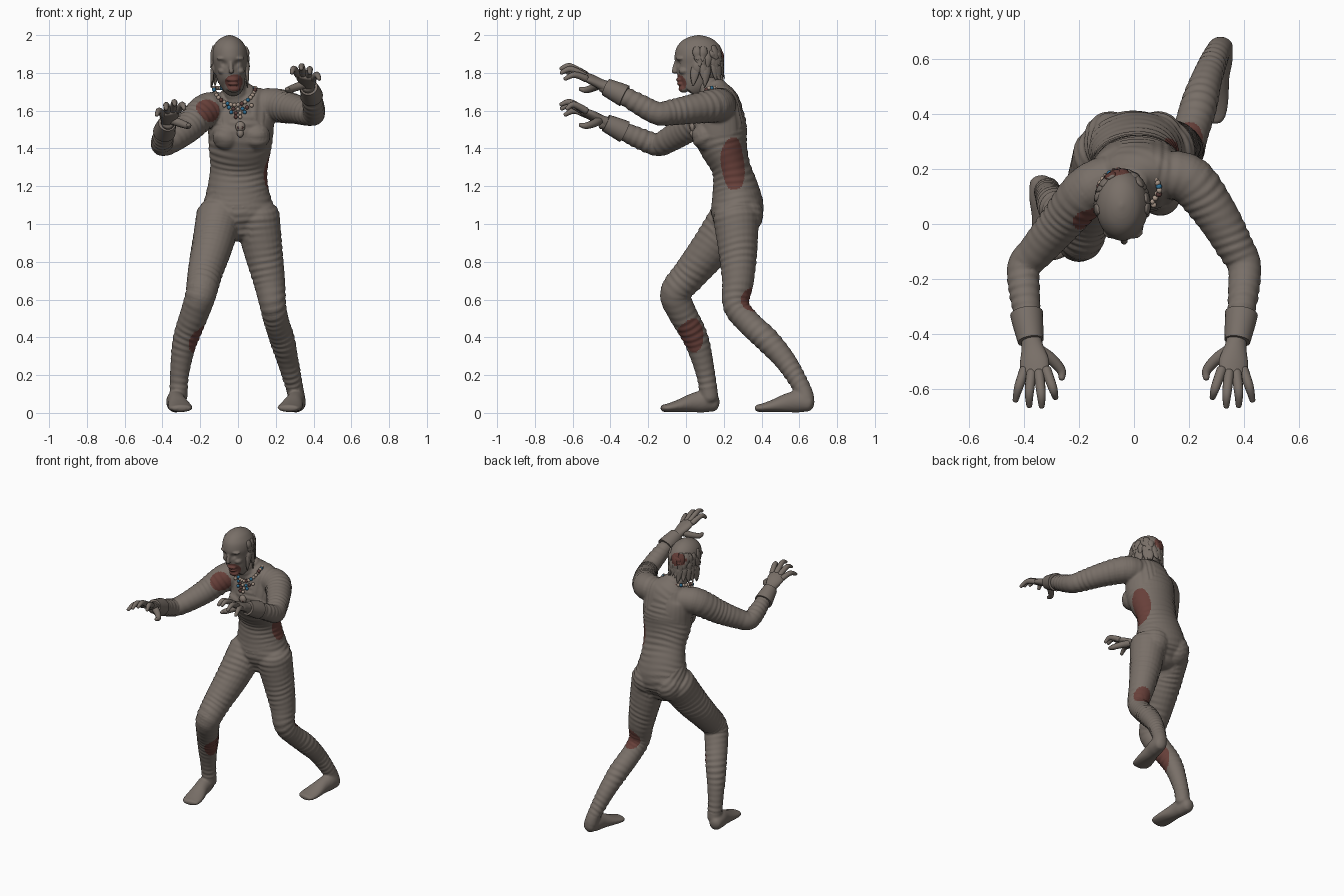
import bpy, bmesh, math, random
from mathutils import Vector, kdtree
from mathutils.bvhtree import BVHTree

if "Cube" in bpy.data.objects:
    bpy.data.objects.remove(bpy.data.objects["Cube"])

random.seed(4)
V = Vector


def material(name, rgb):
    m = bpy.data.materials.new(name)
    m.diffuse_color = (*rgb, 1)
    m.use_nodes = True
    m.node_tree.nodes["Principled BSDF"].inputs["Base Color"].default_value = m.diffuse_color
    return m


WRAP = material("grey wrapping", (0.19, 0.16, 0.138))
RED = material("dried red stain", (0.135, 0.05, 0.041))
BLUE = material("blue bead", (0.03, 0.16, 0.30))
CREAM = material("cream bead", (0.40, 0.31, 0.25))
BROWN = material("brown bead", (0.11, 0.05, 0.045))
BONE = material("bone", (0.23, 0.19, 0.16))

# stain ellipsoids: centre, radii
STAINS = [((-.018, -.03, 1.748), (.052, .05, .045)), ((-.065, .18, 1.90), (.05, .06, .045)),
          ((-.165, .05, 1.597), (.068, .09, .062)), ((.17, .255, 1.32), (.08, .075, .142)),
          ((.205, .345, .595), (.07, .068, .066)), ((-.205, .025, .405), (.068, .07, .105))]


def smooth_path(pts, sub):
    """Catmull-Rom through rows of numbers."""
    p = [pts[0]] + list(pts) + [pts[-1]]
    out = []
    for i in range(1, len(p) - 2):
        for k in range(sub):
            t = k / sub
            out.append([.5 * (2 * b + (c - a) * t + (2 * a - 5 * b + 4 * c - d) * t * t
                              + (3 * b - a - 3 * c + d) * t ** 3)
                        for a, b, c, d in zip(p[i - 1], p[i], p[i + 1], p[i + 2])])
    return out + [list(pts[-1])]


def loft(bm, pts, ref=(1, 0, 0), sub=5, n=24, rounded=True):
    """Elliptical tube; rows are x, y, z, radius[, second radius]."""
    rows = smooth_path([list(p) + [p[3]] if len(p) == 4 else list(p) for p in pts], sub)
    c = [V(r[:3]) for r in rows]
    rings, path, s = [], [], 0
    for i, r in enumerate(rows):
        t = (c[min(i + 1, len(c) - 1)] - c[max(i - 1, 0)]).normalized()
        a = (V(ref) - t * V(ref).dot(t)).normalized()
        b = t.cross(a)
        s += (c[i] - c[i - 1]).length if i else 0
        path.append((c[i], t, s))
        steps = [(0, 1)]
        if rounded and i in (0, len(rows) - 1):
            e = 1 if i else -1
            steps += [(e * math.sin(q) * .7, math.cos(q)) for q in (.5, 1.0, 1.45)]
            steps = steps if i else steps[::-1]
        for off, k in steps:
            o = c[i] + t * off * min(r[3], r[4])
            rings.append([bm.verts.new(o + a * r[3] * k * math.cos(j * math.tau / n)
                                       + b * r[4] * k * math.sin(j * math.tau / n)) for j in range(n)])
    faces = [bm.faces.new((p[j], p[(j + 1) % n], q[(j + 1) % n], q[j]))
             for p, q in zip(rings, rings[1:]) for j in range(n)]
    faces += [bm.faces.new(rings[0]), bm.faces.new(rings[-1])]
    bmesh.ops.recalc_face_normals(bm, faces=faces)
    return path


def ball(bm, pos, rad, seg=20):
    vs = bmesh.ops.create_uvsphere(bm, u_segments=seg, v_segments=seg // 2, radius=1)["verts"]
    for v in vs:
        v.co = V(pos) + V(v.co[i] * rad[i] for i in range(3))
    return {f for v in vs for f in v.link_faces}


def finish(bm, name, mats=(WRAP,)):
    me = bpy.data.meshes.new(name)
    bm.to_mesh(me)
    bm.free()
    me.shade_smooth()
    for m in mats:
        me.materials.append(m)
    ob = bpy.data.objects.new(name, me)
    bpy.context.collection.objects.link(ob)
    return ob


def fuse(ob, voxel, rounds):
    """Melt overlapping volumes into one skin and return it as a bmesh."""
    r = ob.modifiers.new("fuse", "REMESH")
    r.mode, r.voxel_size = "VOXEL", voxel
    s = ob.modifiers.new("soften", "SMOOTH")
    s.factor, s.iterations = .5, rounds
    bm = bmesh.new()
    bm.from_object(ob, bpy.context.evaluated_depsgraph_get())
    bpy.data.objects.remove(ob)
    bm.normal_update()
    return bm


def stain(bm):
    for f in bm.faces:
        c = f.calc_center_median()
        f.material_index = int(any(sum(((c[i] - o[i]) / r[i]) ** 2 for i in range(3)) < 1 for o, r in STAINS))


# ---- body: torso, limbs and feet
bm = bmesh.new()
paths = [loft(bm, [(0, .26, .97, .13, .09), (0, .265, 1.03, .195, .13), (0, .272, 1.1, .185, .138),
                   (0, .26, 1.2, .16, .12), (.005, .238, 1.3, .152, .103), (.01, .203, 1.4, .165, .125),
                   (.015, .183, 1.48, .172, .142), (.015, .18, 1.56, .175, .134), (.015, .18, 1.63, .165, .113),
                   (.0, .172, 1.68, .125, .09), (-.01, .16, 1.72, .075, .062)], sub=6, n=40)]
LIMBS = [
    # front leg, back leg
    [(-.1, .25, 1.04, .122), (-.14, .13, .87, .107), (-.175, .025, .74, .092), (-.195, -.055, .635, .082),
     (-.225, -.025, .54, .076), (-.265, .035, .43, .07), (-.29, .07, .34, .062), (-.31, .105, .2, .05), (-.315, .125, .08, .047)],
    [(.1, .265, 1.04, .122), (.135, .275, .85, .102), (.165, .275, .7, .085), (.185, .265, .57, .07),
     (.205, .33, .48, .066), (.235, .43, .385, .066), (.265, .53, .27, .056), (.3, .615, .13, .046), (.312, .635, .07, .046)],
    # lower arm, raised arm
    [(-.08, .17, 1.61, .085), (-.17, .12, 1.6, .09), (-.27, .0, 1.505, .078), (-.355, -.1, 1.44, .066),
     (-.4, -.155, 1.42, .06), (-.397, -.25, 1.455, .056), (-.385, -.34, 1.495, .047), (-.37, -.44, 1.535, .034)],
    [(.1, .18, 1.63, .085), (.2, .16, 1.628, .09), (.295, .04, 1.61, .079), (.365, -.08, 1.59, .068),
     (.4, -.15, 1.585, .061), (.397, -.25, 1.635, .056), (.385, -.34, 1.685, .047), (.37, -.44, 1.73, .034)]]
for limb in LIMBS:
    paths.append(loft(bm, limb, (1, 0, 0) if limb[-1][2] < 1 else (0, 0, 1), sub=8))
for x in (-.085, .085):
    ball(bm, (x, .303, 1.05), (.1, .106, .11))         # seat
for x in (-.06, .095):
    ball(bm, (x, .1, 1.465), (.075, .07, .075))        # chest
loft(bm, [(0, .165, 1.6, .08), (-.015, .13, 1.69, .063), (-.035, .09, 1.78, .058)])   # neck
for heel, toe in (((-.338, .148), (-.3, -.115)), ((.318, .65), (.268, .385))):
    rows = [(0, .052, .042, .046), (.2, .06, .05, .058), (.42, .053, .05, .051),
            (.7, .037, .062, .034), (.92, .027, .064, .023), (1.02, .025, .054, .019)]
    loft(bm, [(heel[0] + (toe[0] - heel[0]) * t, heel[1] + (toe[1] - heel[1]) * t, z, w, h)
              for t, z, w, h in rows])
for v in bm.verts:
    v.co.z = max(v.co.z, 0)
bm = fuse(finish(bm, "body_base"), .0075, 4)

# wound cloth ridges follow the nearest limb, uneven in strength
samples = [p for path in paths for p in path]
tree = kdtree.KDTree(len(samples))
for i, p in enumerate(samples):
    tree.insert(p[0], i)
tree.balance()
moves = []
for v in bm.verts:
    q, t, s = samples[tree.find(v.co)[1]]
    d = s + (v.co - q).dot(t) + .012 * math.sin(11 * v.co.x + 15 * v.co.y)
    amp = .0013 + .0009 * math.sin(d * 23 + 14 * v.co.x) if v.co.z > .13 else 0
    moves.append(v.normal * amp * math.sin(d * math.tau / .036))
for v, m in zip(bm.verts, moves):
    v.co += m
stain(bm)
surface = BVHTree.FromBMesh(bm)
finish(bm, "wrapped_body", (WRAP, RED))

# ---- head
bm = bmesh.new()
loft(bm, [(-.022, .012, 1.705, .042, .046), (-.026, .033, 1.735, .062, .08), (-.035, .05, 1.78, .077, .104),
          (-.04, .062, 1.83, .087, .12), (-.043, .067, 1.88, .095, .128), (-.045, .067, 1.93, .089, .119),
          (-.045, .067, 1.968, .066, .09), (-.045, .067, 1.99, .036, .05), (-.045, .067, 2.0, .006, .008)], n=40, rounded=False)
loft(bm, [(-.038, -.052, 1.86, .009), (-.037, -.06, 1.83, .011), (-.036, -.062, 1.806, .014)])   # nose
for s in (-1, 1):
    ball(bm, (-.04 + s * .036, -.028, 1.876), (.038, .027, .012))    # brow
    ball(bm, (-.036 + s * .045, -.01, 1.81), (.026, .03, .02))       # cheek
    ball(bm, (-.04 + s * .088, .06, 1.83), (.014, .025, .035))       # ear
ball(bm, (-.028, -.032, 1.764), (.034, .022, .011))                  # upper lip
ball(bm, (-.025, -.027, 1.742), (.03, .022, .01))                    # lower lip
ball(bm, (-.022, -.012, 1.715), (.034, .028, .02))                   # chin
bm = fuse(finish(bm, "head_base"), .005, 4)
for v in bm.verts:                                                   # sunken eyes
    for s in (-1, 1):
        d = (v.co - V((-.04 + s * .034, -.045, 1.85))).length
        v.co.y += .012 * math.exp(-(d / .017) ** 2)
stain(bm)
finish(bm, "head", (WRAP, RED))

# ---- ragged hair: short flat locks growing out of the scalp at the sides and back
bm = bmesh.new()
for layer, (top, low, k) in enumerate(((1.86, 1.775, 15), (1.90, 1.82, 15), (1.93, 1.86, 12))):
    for i in range(k):
        a = math.radians(86 + 188 * (i + random.uniform(-.3, .3)) / (k - 1))
        side = abs(math.sin(a))
        z0 = top + random.uniform(-.015, .015)
        z1 = low - .035 * side * (layer == 0) + random.uniform(-.025, .015)
        lean, tip = random.uniform(-.2, .2), random.uniform(-.02, .1)
        row = []
        for t, g, w in ((0, .93, .016), (.35, 1.0, .024), (.7, 1.02, .017), (1, 1.03 + tip, .003)):
            b = a + lean * t
            row.append((-.043 + math.sin(b) * .093 * g, .067 - math.cos(b) * .124 * g,
                        z0 + (z1 - z0) * t, w, w * .38 + .001))
        loft(bm, row, (math.cos(a), math.sin(a), 0), sub=3, n=8)
stain(bm)
finish(bm, "hair", (WRAP, RED))

# ---- hands and cuffs, mirrored with a height shift
for side, dz, name in ((1, 0, "raised"), (-1, -.19, "lower")):
    def place(rows):
        return [(side * r[0], r[1], r[2] + dz, *r[3:]) for r in rows]
    bm = bmesh.new()
    loft(bm, place([(.372, -.42, 1.725, .036, .032), (.368, -.455, 1.742, .042, .027),
                    (.362, -.50, 1.765, .054, .025), (.36, -.54, 1.782, .052, .02)]), (1, 0, -side * .25), n=20)
    for base, mid, tip in (((.318, -.53, 1.79), (.295, -.595, 1.822), (.285, -.63, 1.80)),
                           ((.345, -.54, 1.792), (.337, -.615, 1.835), (.335, -.662, 1.822)),
                           ((.372, -.54, 1.785), (.38, -.61, 1.82), (.38, -.66, 1.80)),
                           ((.397, -.53, 1.77), (.418, -.59, 1.79), (.43, -.64, 1.768))):
        loft(bm, place([(*base, .019), (*mid, .0165), (*tip, .0105)]), n=12)
    loft(bm, place([(.345, -.46, 1.738, .023), (.30, -.49, 1.722, .021), (.265, -.53, 1.71, .017),
                    (.262, -.56, 1.715, .011)]), (0, 0, 1), n=12)
    finish(bm, name + "_hand")
    bm = bmesh.new()
    loft(bm, place([(.39, -.325, 1.678, .06), (.385, -.36, 1.695, .056), (.375, -.425, 1.725, .047)]),
         (0, 0, 1), rounded=False)
    cuff = finish(bm, name + "_cuff")
    bpy.context.view_layer.objects.active = cuff
    cuff.select_set(True)
    bpy.ops.object.shade_smooth_by_angle()
    cuff.select_set(False)

# ---- bead necklace laid on the chest
bm = bmesh.new()


def bead(x, y, z, r, mat, front=True):
    if front:
        hit = surface.ray_cast(V((x, -.06, z)), V((0, 1, 0)))[0]
        y = hit.y - r * .5 if hit else y
    for f in ball(bm, (x, y, z), (r, r, r), 10):
        f.material_index = mat


for i in range(36):
    a = math.tau * i / 36
    c = math.cos(a)
    bead(-.018 + .11 * math.sin(a), .122 - .08 * c, 1.72 - .09 * max(0, c) ** 1.3, .0115,
         (1, 1, 2, 1, 0, 1)[i % 6], c > .25)
for row, count in enumerate((7, 4, 2)):
    for i in range(count):
        u = i - (count - 1) / 2
        bead(u * .024, .04, 1.608 - row * .021 + .0022 * u * u, .011, (1, 0, 2)[(i + row) % 3])
finish(bm, "bead_necklace", (BLUE, CREAM, BROWN))

# ---- skull pendant
bm = bmesh.new()
hit = surface.ray_cast(V((.012, -.06, 1.51)), V((0, 1, 0)))[0]
y = hit.y if hit else .05
ball(bm, (.012, y - .004, 1.515), (.026, .02, .028))
ball(bm, (.012, y - .006, 1.48), (.018, .016, .022))
for s in (-1, 1):
    for f in ball(bm, (.012 + s * .01, y - .019, 1.51), (.007, .005, .007), 8):
        f.material_index = 1
finish(bm, "skull_pendant", (BONE, BROWN))
